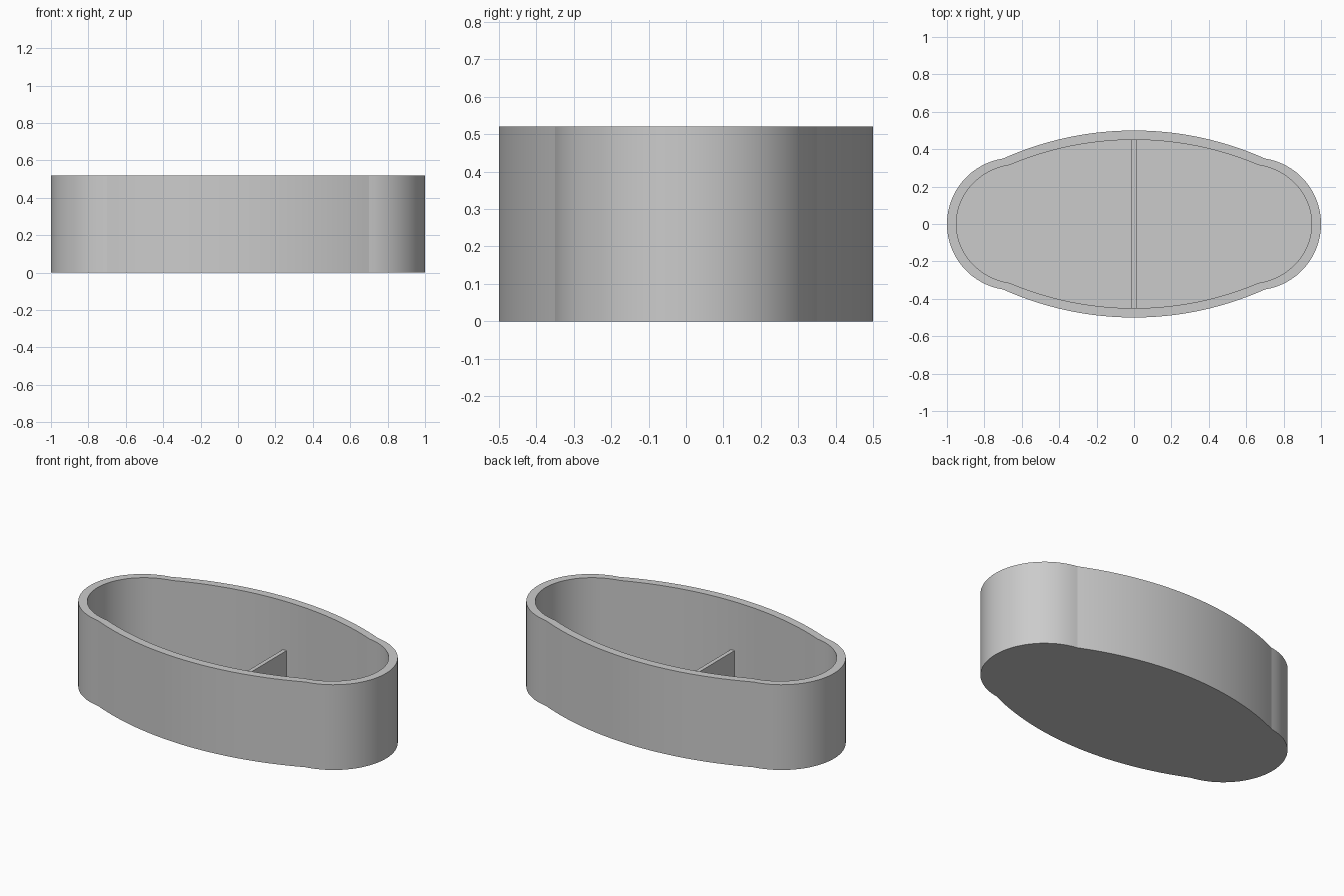
import bpy, bmesh, math

HEIGHT, FLOOR = 0.52, 0.025

cube = bpy.data.objects.get("Cube")
if cube:
    bpy.data.objects.remove(cube, do_unlink=True)

grey = bpy.data.materials.new("plain grey")
grey.use_nodes = True
grey.diffuse_color = (0.6, 0.6, 0.6, 1)
grey.node_tree.nodes["Principled BSDF"].inputs["Base Color"].default_value = (0.6, 0.6, 0.6, 1)


def arc(half_chord, rise, steps):
    """Points of an arc bulging along +u, from v = -half_chord to +half_chord."""
    radius = (half_chord ** 2 + rise ** 2) / (2 * rise)
    sweep = math.atan2(half_chord, radius - rise)
    angles = [sweep * (2 * i / steps - 1) for i in range(steps)]
    return [(radius * math.cos(a) - radius + rise, radius * math.sin(a)) for a in angles]


def outline():
    """Long shallow sides joined by round ends, counter-clockwise."""
    end = [(0.7 + u, v) for u, v in arc(0.35, 0.3, 32)]
    side = [(-v, 0.35 + u) for u, v in arc(0.7, 0.15, 32)]
    half = end + side
    return half + [(-x, -y) for x, y in half]


def finish(bm, name):
    bmesh.ops.recalc_face_normals(bm, faces=bm.faces)
    mesh = bpy.data.meshes.new(name)
    bm.to_mesh(mesh)
    bm.free()
    mesh.materials.append(grey)
    obj = bpy.data.objects.new(name, mesh)
    bpy.context.collection.objects.link(obj)
    return obj


# Open tray: outer wall, flat rim, inner wall and floor
bm = bmesh.new()
loops = []
for sx, sy, z in ((1, 1, 0), (1, 1, HEIGHT), (0.95, 0.9, HEIGHT), (0.95, 0.9, FLOOR)):
    loops.append([bm.verts.new((x * sx, y * sy, z)) for x, y in outline()])
for low, high in zip(loops, loops[1:]):
    for i in range(len(low)):
        j = (i + 1) % len(low)
        bm.faces.new((low[i], low[j], high[j], high[i]))
bm.faces.new(loops[0])
bm.faces.new(loops[-1])
tray = finish(bm, "tray")
bpy.ops.object.select_all(action='DESELECT')
tray.select_set(True)
bpy.context.view_layer.objects.active = tray
bpy.ops.object.shade_smooth_by_angle(angle=math.radians(12))

# Low divider across the middle
top, bottom = 0.222, FLOOR - 0.005
bm = bmesh.new()
bmesh.ops.create_cube(bm, size=1)
bmesh.ops.scale(bm, verts=bm.verts, vec=(0.025, 0.91, top - bottom))
bmesh.ops.translate(bm, verts=bm.verts, vec=(0, 0, (top + bottom) / 2))
finish(bm, "divider")
